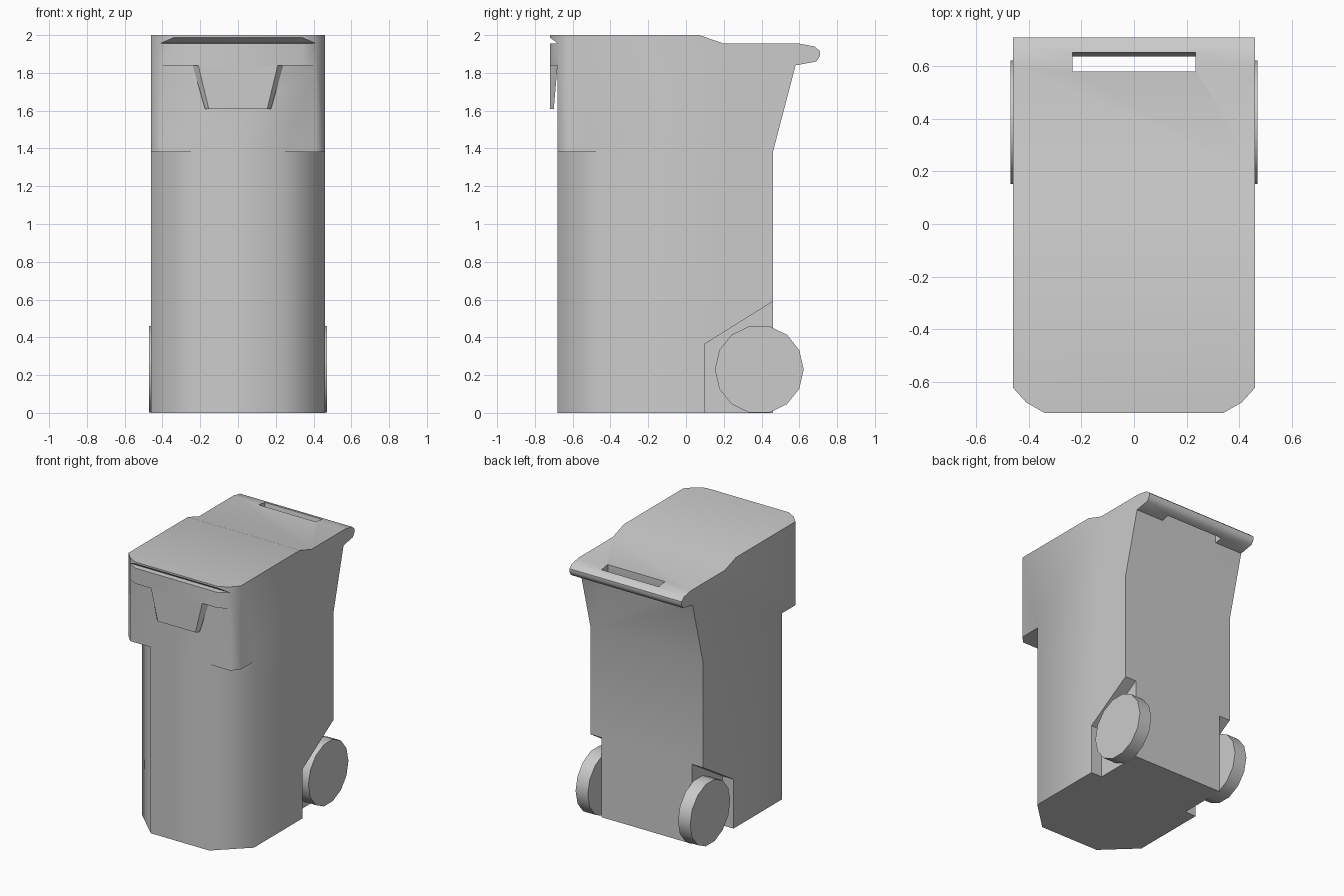
import bpy, bmesh, math
from mathutils import Matrix, Vector

cube = bpy.data.objects.get("Cube")
if cube:
    bpy.data.objects.remove(cube, do_unlink=True)

GREY = (0.6, 0.6, 0.6, 1)
grey = bpy.data.materials.new("plain grey plastic")
grey.use_nodes = True
grey.diffuse_color = GREY
grey.node_tree.nodes["Principled BSDF"].inputs["Base Color"].default_value = GREY


def add_object(name, bm):
    bmesh.ops.recalc_face_normals(bm, faces=bm.faces)
    mesh = bpy.data.meshes.new(name)
    bm.to_mesh(mesh)
    bm.free()
    mesh.materials.append(grey)
    obj = bpy.data.objects.new(name, mesh)
    bpy.context.collection.objects.link(obj)
    return obj


def prism(name, points, start, end, axis):
    """Extrude a (y, z) outline along x, or an (x, y) outline along z."""
    bm = bmesh.new()
    place = (lambda p: (start, p[0], p[1])) if axis == "x" else (lambda p: (p[0], p[1], start))
    face = bm.faces.new([bm.verts.new(place(p)) for p in points])
    out = bmesh.ops.extrude_face_region(bm, geom=[face])
    shift = Vector((end - start, 0, 0)) if axis == "x" else Vector((0, 0, end - start))
    bmesh.ops.translate(bm, verts=[v for v in out["geom"] if isinstance(v, bmesh.types.BMVert)], vec=shift)
    return add_object(name, bm)


def smooth(obj):
    bpy.ops.object.select_all(action="DESELECT")
    obj.select_set(True)
    bpy.context.view_layer.objects.active = obj
    bpy.ops.object.shade_smooth_by_angle(angle=math.radians(50))


# Bin body, lid and rear handle share one side profile
profile = [(-.72, 2), (.07, 2), (.2, 1.955), (.6, 1.955), (.68, 1.94), (.71, 1.915),
           (.71, 1.89), (.69, 1.86), (.58, 1.84), (.46, 1.38), (.46, 0), (-.68, 0),
           (-.68, 1.84), (-.72, 1.84), (-.72, 1.955), (-.68, 1.957), (-.72, 1.987)]
body = prism("bin_body", profile, -.46, .46, "x")

# Cutters: rounded rim corners, wide lower chamfers and wheel wells on both sides
cutters = []
rim_corner = [(.46, -.625), (.41, -.68), (.34, -.72), (.34, -.9), (.7, -.9), (.7, -.625)]
low_corner = [(.46, -.47), (.24, -.68), (.24, -.9), (.7, -.9), (.7, -.47)]
well = [(.10, -.2), (.10, .365), (.46, .59), (.7, .74), (.7, -.2)]
for side, label in ((1, "left"), (-1, "right")):
    mirror = lambda pts: [(side * x, y) for x, y in pts]
    cutters += [prism(label + "_rim_cutter", mirror(rim_corner), 1.3, 2.2, "z"),
                prism(label + "_corner_cutter", mirror(low_corner), -.2, 1.38, "z"),
                prism(label + "_well_cutter", well, side * .37, side * .7, "x")]

# Slot through the rear handle
slot = [(.58, 1.7), (.615, 1.7), (.655, 1.955), (.655, 2.2), (.58, 2.2)]
cutters.append(prism("handle_slot_cutter", slot, -.235, .235, "x"))

for cutter in cutters:
    cutter.hide_render = True
    mod = body.modifiers.new(cutter.name, "BOOLEAN")
    mod.operation, mod.solver, mod.object = "DIFFERENCE", "EXACT", cutter
depsgraph = bpy.context.evaluated_depsgraph_get()
body.data = bpy.data.meshes.new_from_object(body.evaluated_get(depsgraph))
body.modifiers.clear()
for cutter in cutters:
    bpy.data.objects.remove(cutter, do_unlink=True)
smooth(body)

# Tapered front grip hanging below the lid band
bm = bmesh.new()
rings = []
for z, outer, inner, back in ((1.84, .21, .24, -.68), (1.61, .155, .175, -.70)):
    rings.append([bm.verts.new(p) for p in ((-outer, -.72, z), (outer, -.72, z),
                                            (inner, back, z), (-inner, back, z))])
for ring in rings:
    bm.faces.new(ring)
for i in range(4):
    j = (i + 1) % 4
    bm.faces.new((rings[0][i], rings[0][j], rings[1][j], rings[1][i]))
add_object("front_grip", bm)

# Wheels
for side, label in ((1, "left"), (-1, "right")):
    bm = bmesh.new()
    spin = Matrix.Translation((side * .42, .388, .23)) @ Matrix.Rotation(math.pi / 2, 4, "Y")
    bmesh.ops.create_cone(bm, cap_ends=True, segments=14, radius1=.235, radius2=.235,
                          depth=.10, matrix=spin)
    # Bring the lowest rim edge onto the ground and line up the flat top
    for v in bm.verts:
        v.co.z = max(v.co.z, 0)
    smooth(add_object(label + "_wheel", bm))
